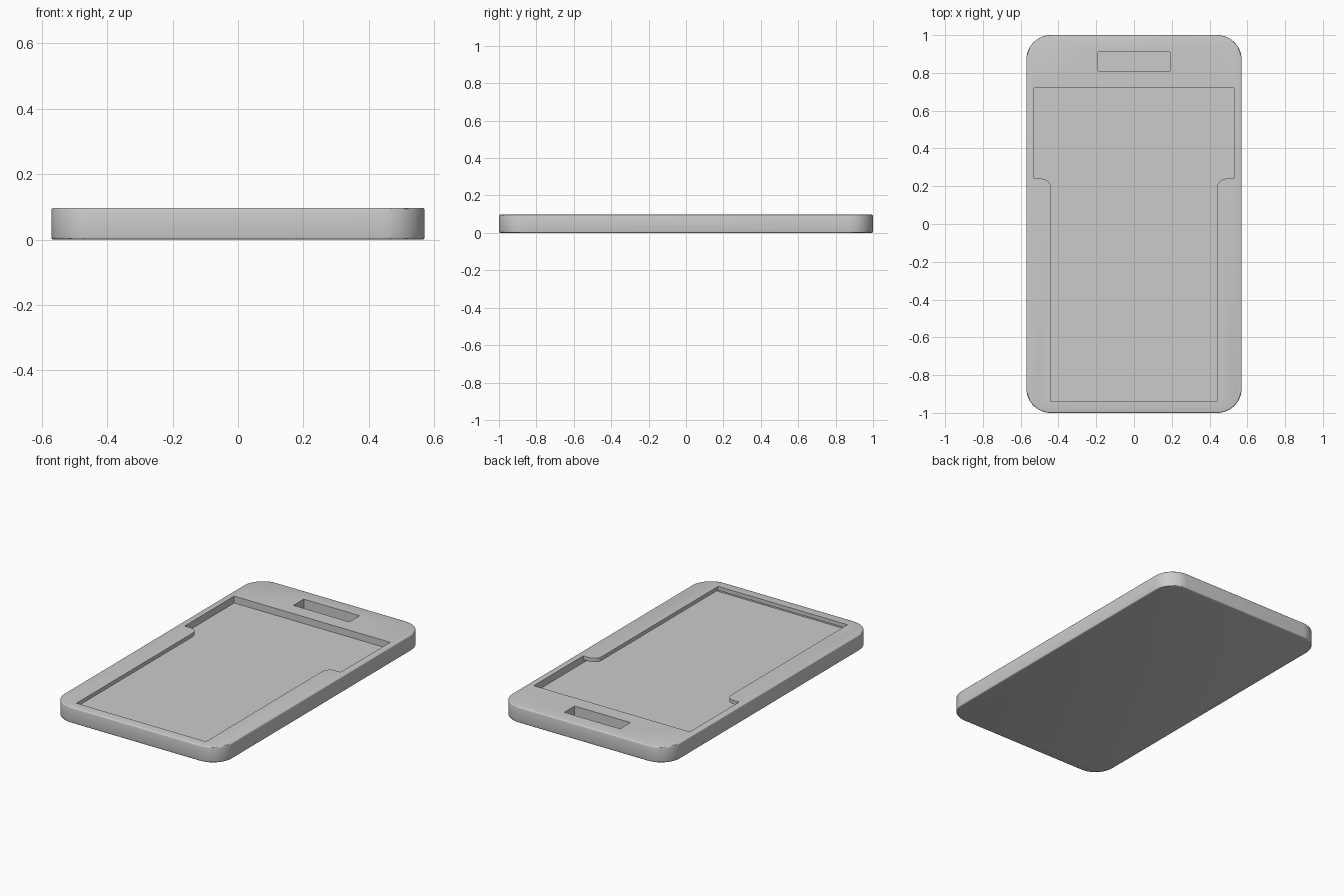
import bpy, bmesh, math

cube = bpy.data.objects.get("Cube")
if cube:
    bpy.data.objects.remove(cube, do_unlink=True)

# Main dimensions
HALF_W, HALF_L, HEIGHT = 0.57, 1.0, 0.097
CORNER = 0.13
FLOOR, LIP_BOTTOM = 0.055, 0.073
POCKET_W, POCKET_TOP, POCKET_END = 0.53, 0.72, -0.96
MOUTH_W, MOUTH_END, NECK_Y, NECK_R = 0.44, -0.94, 0.24, 0.05
ABOVE = 0.2

grey = bpy.data.materials.new("light grey plastic")
grey.use_nodes = True
colour = (0.6, 0.6, 0.6, 1)
grey.diffuse_color = colour
grey.node_tree.nodes["Principled BSDF"].inputs["Base Color"].default_value = colour


def arc(cx, cy, r, start, end, steps=14):
    angles = [math.radians(start + (end - start) * i / steps) for i in range(steps + 1)]
    return [(cx + r * math.cos(a), cy + r * math.sin(a)) for a in angles]


def rect(x0, x1, y0, y1):
    return [(x0, y0), (x1, y0), (x1, y1), (x0, y1)]


def prism(name, outline, z0, z1):
    """Extrude a flat outline between two heights."""
    bm = bmesh.new()
    face = bm.faces.new([bm.verts.new((x, y, z0)) for x, y in outline])
    top = bmesh.ops.extrude_face_region(bm, geom=[face])["geom"]
    verts = [v for v in top if isinstance(v, bmesh.types.BMVert)]
    bmesh.ops.translate(bm, verts=verts, vec=(0, 0, z1 - z0))
    bmesh.ops.recalc_face_normals(bm, faces=bm.faces[:])
    mesh = bpy.data.meshes.new(name)
    bm.to_mesh(mesh)
    bm.free()
    mesh.materials.append(grey)
    obj = bpy.data.objects.new(name, mesh)
    bpy.context.collection.objects.link(obj)
    return obj


# Rounded slab with softened rims
cx, cy = HALF_W - CORNER, HALF_L - CORNER
outline = []
for sx, sy, start in ((1, 1, 0), (-1, 1, 90), (-1, -1, 180), (1, -1, 270)):
    outline += arc(sx * cx, sy * cy, CORNER, start, start + 90)
holder = prism("card_holder_body", outline, 0, HEIGHT)
bevel = holder.modifiers.new("soft_rims", "BEVEL")
bevel.width, bevel.segments = 0.007, 3
bevel.limit_method = "ANGLE"
bevel.angle_limit = math.radians(40)

# Mouth of the pocket: wide at the top, narrowed by the retaining lip
right_side = [(MOUTH_W, MOUTH_END)]
right_side += arc(MOUTH_W + NECK_R, NECK_Y - NECK_R, NECK_R, 180, 90)
right_side += [(POCKET_W, NECK_Y), (POCKET_W, POCKET_TOP)]
left_side = [(-x, y) for x, y in reversed(right_side)]

cutters = [
    # Card cavity running under the lip
    prism("card_cavity_cutter", rect(-POCKET_W, POCKET_W, POCKET_END, POCKET_TOP), FLOOR, LIP_BOTTOM),
    prism("pocket_mouth_cutter", right_side + left_side, (FLOOR + LIP_BOTTOM) / 2, ABOVE),
    # Strap slot
    prism("strap_slot_cutter", rect(-0.19, 0.19, 0.81, 0.91), 0.03, ABOVE),
]
for cutter in cutters:
    cutter.hide_render = True
    cut = holder.modifiers.new(cutter.name, "BOOLEAN")
    cut.operation, cut.solver, cut.object = "DIFFERENCE", "EXACT", cutter

# Apply the cuts, then shade
bpy.ops.object.select_all(action="DESELECT")
holder.select_set(True)
bpy.context.view_layer.objects.active = holder
for name in [m.name for m in holder.modifiers]:
    bpy.ops.object.modifier_apply(modifier=name)
for cutter in cutters:
    bpy.data.objects.remove(cutter, do_unlink=True)
bpy.ops.object.shade_smooth_by_angle(angle=math.radians(30))
